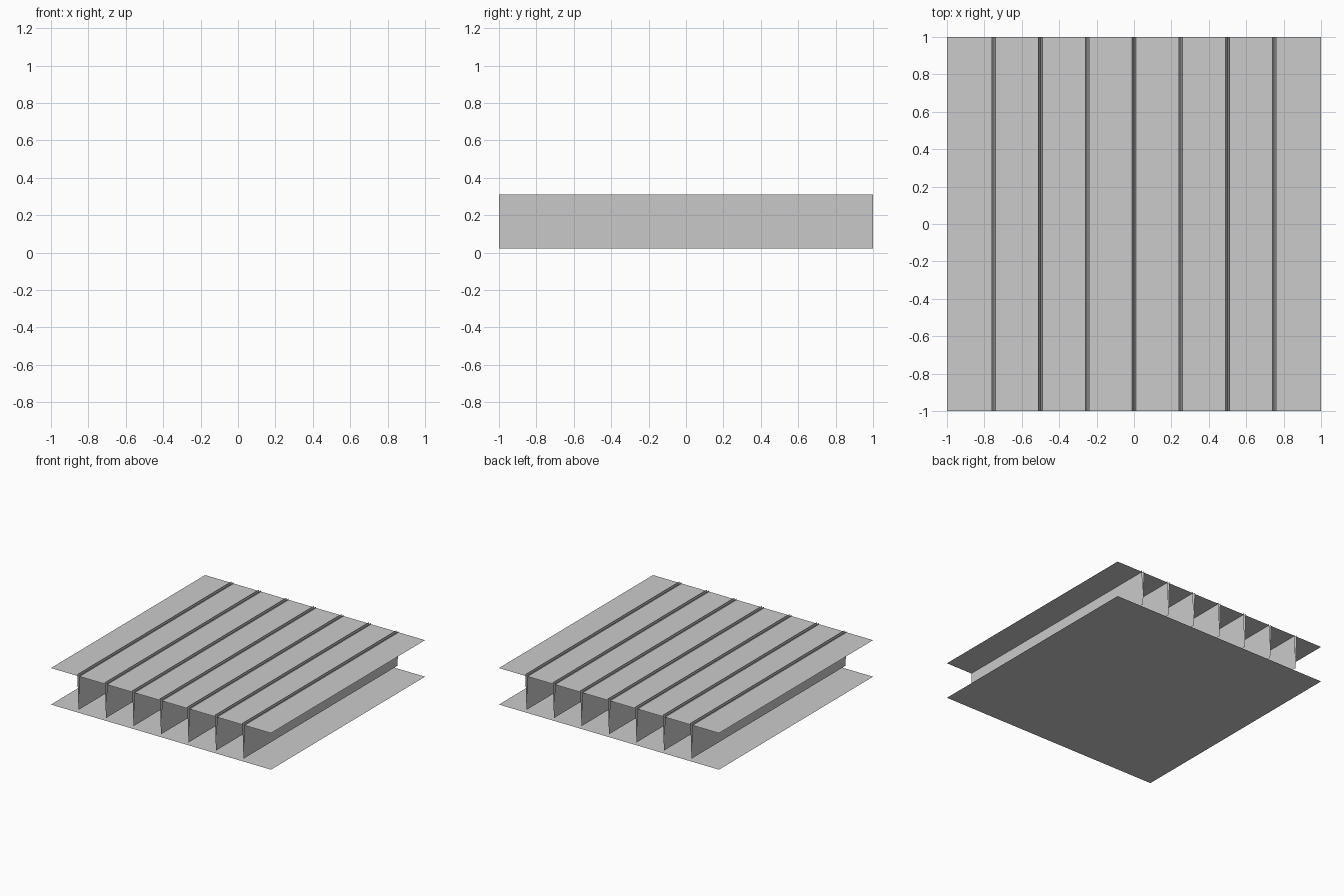
import bpy

if "Cube" in bpy.data.objects:
    bpy.data.objects.remove(bpy.data.objects["Cube"])

BOTTOM, TOP = 0.0, 0.30          # sheet levels
WEB_LOW, WEB_HIGH = 0.023, 0.311  # web extent
HALF_GAP = 0.01
WEBS = [0.25 * i for i in range(-3, 4)]


def extrude_profile(name, points):
    """Thin open sheet: an XZ profile swept along y from front to back."""
    n = len(points)
    verts = [(x, y, z) for y in (-1, 1) for x, z in points]
    faces = [(i, i + 1, n + i + 1, n + i) for i in range(n - 1)]
    mesh = bpy.data.meshes.new(name)
    mesh.from_pydata(verts, [], faces)
    obj = bpy.data.objects.new(name, mesh)
    bpy.context.collection.objects.link(obj)
    return obj


# Continuous bottom sheet
extrude_profile("bottom_sheet", [(-1, BOTTOM), (1, BOTTOM)])

# Top sheet, split into strips at every web
lefts = [-1] + [x + HALF_GAP for x in WEBS]
rights = [x - HALF_GAP for x in WEBS] + [1]
for i, (a, b) in enumerate(zip(lefts, rights)):
    extrude_profile(f"top_strip_{i + 1}", [(a, TOP), (b, TOP)])

# Narrow V-shaped webs, open at the top and at both ends
for i, x in enumerate(WEBS):
    extrude_profile(f"web_{i + 1}", [(x - HALF_GAP, WEB_HIGH), (x, WEB_LOW),
                                     (x + HALF_GAP, WEB_HIGH)])
